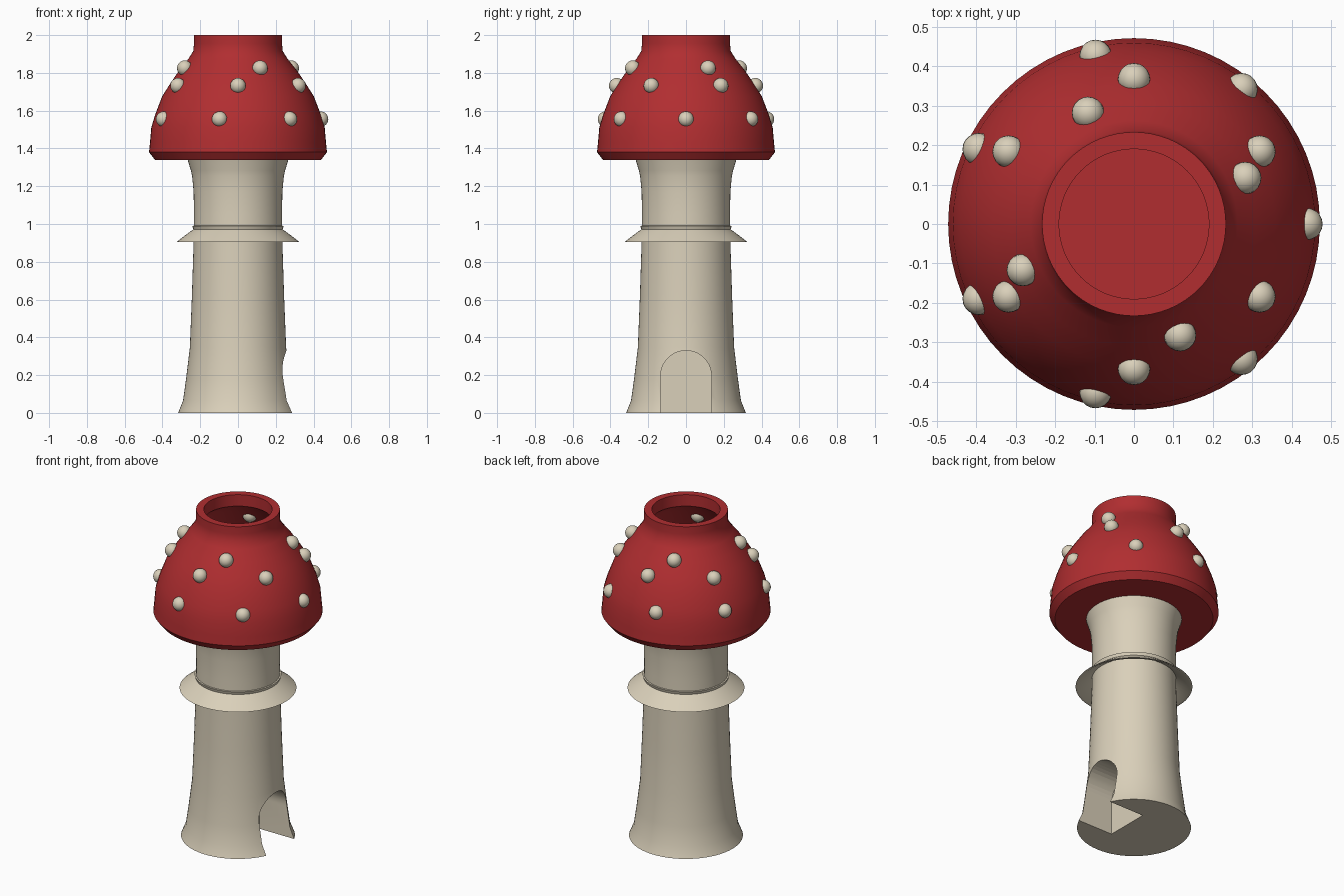
import bpy, bmesh, math

if "Cube" in bpy.data.objects:
    bpy.data.objects.remove(bpy.data.objects["Cube"])

SEGS = 64


def material(name, rgb):
    m = bpy.data.materials.new(name)
    m.diffuse_color = (*rgb, 1.0)
    m.use_nodes = True
    m.node_tree.nodes["Principled BSDF"].inputs["Base Color"].default_value = m.diffuse_color
    return m


CREAM = material("cream", (0.70, 0.63, 0.49))
RED = material("red", (0.44, 0.027, 0.030))


def finish(bm, name, mat, angle=40):
    bmesh.ops.recalc_face_normals(bm, faces=bm.faces)
    me = bpy.data.meshes.new(name)
    bm.to_mesh(me)
    bm.free()
    ob = bpy.data.objects.new(name, me)
    bpy.context.collection.objects.link(ob)
    if mat:
        me.materials.append(mat)
        smooth(ob, angle)
    return ob


def smooth(ob, angle):
    bpy.ops.object.select_all(action='DESELECT')
    ob.select_set(True)
    bpy.context.view_layer.objects.active = ob
    bpy.ops.object.shade_smooth_by_angle(angle=math.radians(angle))


def lathe(name, profile, mat, closed=False):
    """Spin (radius, z) points round the z axis."""
    bm = bmesh.new()
    vs = [bm.verts.new((r, 0, z)) for r, z in profile]
    es = [bm.edges.new(p) for p in zip(vs, vs[1:])]
    if closed:
        es.append(bm.edges.new((vs[-1], vs[0])))
    bmesh.ops.spin(bm, geom=vs + es, axis=(0, 0, 1), cent=(0, 0, 0),
                   angle=math.tau, steps=SEGS, use_duplicate=False)
    bmesh.ops.remove_doubles(bm, verts=bm.verts, dist=1e-4)
    return finish(bm, name, mat)


# Stem: solid, flared at foot and top
stem = lathe("stem", [(0, 0), (0.317, 0), (0.291, 0.065), (0.275, 0.18),
                      (0.255, 0.345), (0.244, 0.62), (0.235, 0.90),
                      (0.233, 1.05), (0.235, 1.17), (0.243, 1.255),
                      (0.25, 1.285), (0.266, 1.338), (0, 1.338)], CREAM)

# Arched doorway cut into the right side
HALF, SPRING = 0.135, 0.195
arch = [(-HALF, -0.1)]
arch += [(-HALF * math.cos(math.pi * i / 20), SPRING + HALF * math.sin(math.pi * i / 20))
         for i in range(21)]
arch += [(HALF, -0.1)]
bm = bmesh.new()
face = bm.faces.new([bm.verts.new((0.05, y, z)) for y, z in arch])
ext = bmesh.ops.extrude_face_region(bm, geom=[face], use_keep_orig=True)
bmesh.ops.translate(bm, vec=(0.5, 0, 0),
                    verts=[g for g in ext["geom"] if isinstance(g, bmesh.types.BMVert)])
cutter = finish(bm, "door_cutter", None)
cutter.hide_render = True
cutter.hide_viewport = True
cut = stem.modifiers.new("doorway", 'BOOLEAN')
cut.object = cutter
cut.operation = 'DIFFERENCE'
cut.solver = 'EXACT'
bpy.context.view_layer.objects.active = stem
bpy.ops.object.modifier_apply(modifier=cut.name)
bpy.data.objects.remove(cutter)
smooth(stem, 40)

# Skirt ring round the stem, hollow underneath, with a small undercut lip
lathe("stem_ring", [(0.228, 0.992), (0.242, 0.990), (0.236, 0.972), (0.28, 0.940),
                    (0.325, 0.905), (0.312, 0.905), (0.228, 0.958)], CREAM, closed=True)

# Cap: thin hollow shell with a thick neck rim, open at the top
lathe("cap", [(0, 1.34), (0.44, 1.34), (0.471, 1.38), (0.466, 1.43), (0.459, 1.51),
              (0.440, 1.575), (0.402, 1.675), (0.358, 1.745), (0.310, 1.815),
              (0.262, 1.875), (0.237, 1.915), (0.233, 1.955), (0.233, 2.0),
              (0.190, 2.0), (0.190, 1.93), (0.215, 1.91), (0.252, 1.870),
              (0.300, 1.808), (0.348, 1.738), (0.391, 1.668), (0.429, 1.57),
              (0.447, 1.51), (0.455, 1.40), (0.43, 1.35), (0, 1.35)], RED)

# Three rings of round spots: count, start angle, radius, height
for ring, (n, start, r, z) in enumerate([(4, math.pi / 8, 0.305, 1.825),
                                         (6, math.pi / 6, 0.367, 1.732),
                                         (7, 0.0, 0.437, 1.555)]):
    bm = bmesh.new()
    for i in range(n):
        a = start + math.tau * i / n
        new = bmesh.ops.create_uvsphere(bm, u_segments=20, v_segments=12, radius=0.041)
        bmesh.ops.translate(bm, verts=new["verts"],
                            vec=(r * math.cos(a), r * math.sin(a), z))
    finish(bm, ("upper", "middle", "lower")[ring] + "_spots", CREAM, 60)
